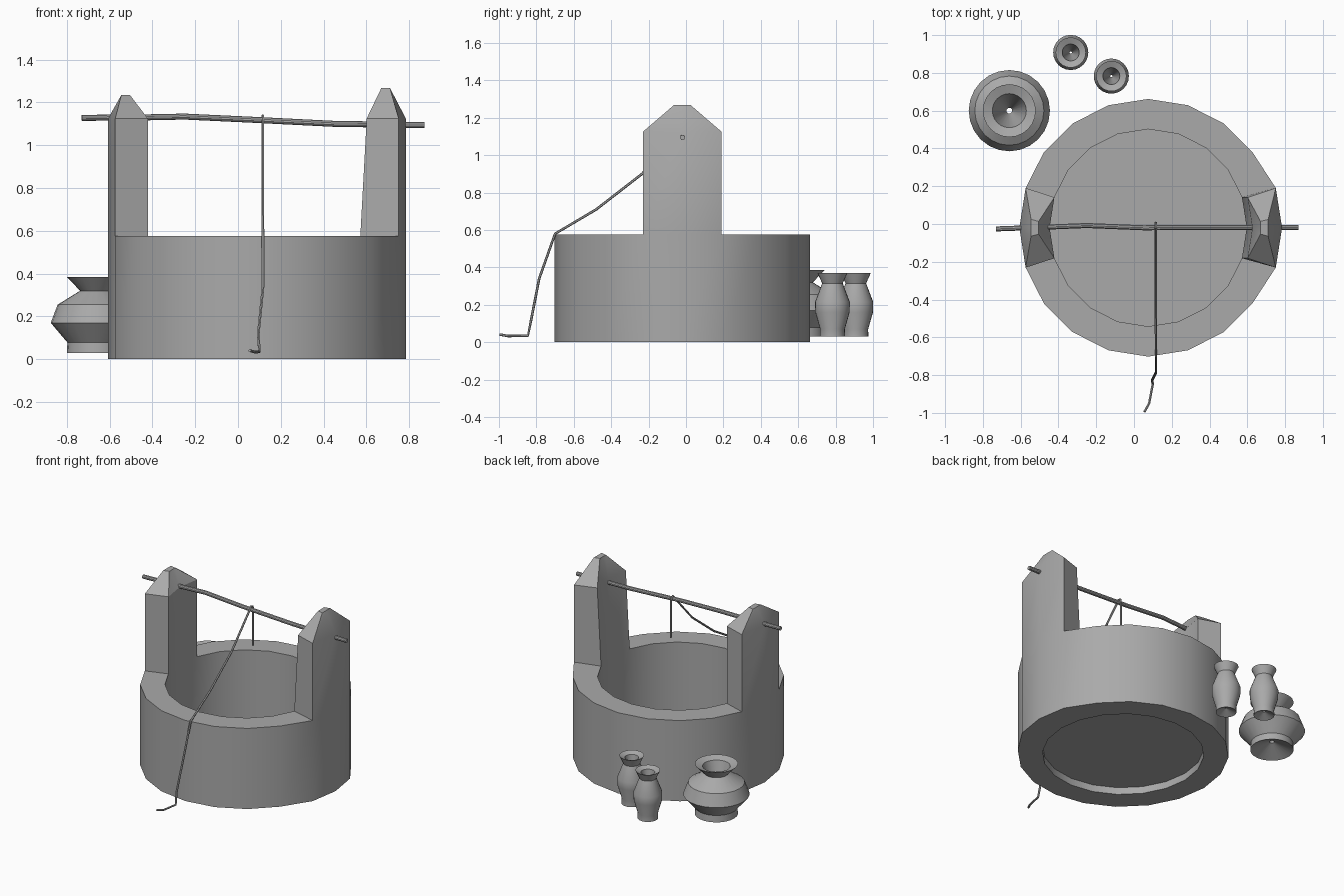
import bpy, bmesh, math
from mathutils import Vector

cube = bpy.data.objects.get("Cube")
if cube:
    bpy.data.objects.remove(cube, do_unlink=True)

stone = bpy.data.materials.new("plain_grey")
stone.use_nodes = True
GREY = (0.4, 0.4, 0.4, 1)
stone.diffuse_color = GREY
stone.node_tree.nodes["Principled BSDF"].inputs["Base Color"].default_value = GREY


def finish(name, bm):
    """Turn a bmesh into a smooth-by-angle grey object."""
    bmesh.ops.recalc_face_normals(bm, faces=bm.faces)
    mesh = bpy.data.meshes.new(name)
    bm.to_mesh(mesh)
    bm.free()
    mesh.materials.append(stone)
    obj = bpy.data.objects.new(name, mesh)
    bpy.context.collection.objects.link(obj)
    bpy.ops.object.select_all(action='DESELECT')
    obj.select_set(True)
    bpy.context.view_layer.objects.active = obj
    bpy.ops.object.shade_smooth_by_angle(angle=math.radians(28))
    return obj


# Well wall: a 20-sided ring whose side segments rise into two posts
SIDES, CX, CY, RIM = 20, 0.075, -0.02, 0.575
R_OUT, R_IN = 0.682, 0.522


def ring(bm, radius, z, bulge=0.0):
    verts = []
    for i in range(SIDES):
        a = math.tau * i / SIDES
        x = CX + radius * math.cos(a) + (bulge if math.cos(a) > 0.9 else 0)
        verts.append(bm.verts.new((x, CY + radius * math.sin(a), z)))
    return verts


def post(bm, mid, outer, inner, lean, tip_x, tip_z):
    """Raise three outer and three inner rim points to a tapered tip."""
    ids = [(mid + k) % SIDES for k in (-1, 0, 1)]
    base = [outer[i] for i in ids] + [inner[i] for i in reversed(ids)]
    shoulder = [bm.verts.new((v.co.x + (lean if k > 2 else 0), v.co.y, 1.125))
                for k, v in enumerate(base)]
    side = 1 if tip_x > 0 else -1
    tip = []
    for k, v in enumerate(base):
        dx = side * (0.02 if k < 3 else -0.02)
        tip.append(bm.verts.new((tip_x + dx, CY + (v.co.y - CY) * 0.21, tip_z)))
    for low, high in ((base, shoulder), (shoulder, tip)):
        for k in range(6):
            n = (k + 1) % 6
            bm.faces.new((low[k], low[n], high[n], high[k]))
    bm.faces.new(tip)


bm = bmesh.new()
out_low, out_top = ring(bm, R_OUT, 0, 0.027), ring(bm, R_OUT, RIM, 0.027)
in_low, in_top = ring(bm, R_IN, 0), ring(bm, R_IN, RIM)
POST_SEGMENTS = (0, SIDES - 1, SIDES // 2, SIDES // 2 - 1)
for i in range(SIDES):
    n = (i + 1) % SIDES
    bm.faces.new((out_low[i], out_low[n], out_top[n], out_top[i]))
    bm.faces.new((in_low[n], in_low[i], in_top[i], in_top[n]))
    bm.faces.new((out_low[n], out_low[i], in_low[i], in_low[n]))
    if i not in POST_SEGMENTS:
        bm.faces.new((out_top[i], out_top[n], in_top[n], in_top[i]))
post(bm, 0, out_top, in_top, 0.03, 0.69, 1.268)
post(bm, SIDES // 2, out_top, in_top, 0.0, -0.525, 1.235)
finish("well_wall_and_posts", bm)

# Well floor
bm = bmesh.new()
bm.faces.new(ring(bm, R_IN, 0.05))
finish("well_floor", bm)


# Pots: lathed profiles with a funnel inside and a hollow foot
def pot(name, x, y, profile, sides=24):
    bm = bmesh.new()
    rings = []
    for r, z in profile:
        rings.append([bm.verts.new((x + r * math.cos(math.tau * i / sides),
                                    y + r * math.sin(math.tau * i / sides), z))
                      for i in range(sides)])
    for low, high in zip(rings, rings[1:] + rings[:1]):
        for i in range(sides):
            n = (i + 1) % sides
            bm.faces.new((low[i], low[n], high[n], high[i]))
    finish(name, bm)


big = [(0.14, 0.03), (0.137, 0.078), (0.215, 0.17), (0.183, 0.255), (0.078, 0.32),
       (0.14, 0.385), (0.09, 0.368), (0.015, 0.09)]
small = [(0.067, 0.03), (0.066, 0.07), (0.092, 0.16), (0.093, 0.215), (0.055, 0.315),
         (0.08, 0.37), (0.045, 0.355), (0.006, 0.06)]
pot("large_pot", -0.66, 0.60, big)
pot("small_pot_back", -0.335, 0.908, small)
pot("small_pot_front", -0.12, 0.783, small)


# Crossbar and rope: round sections swept along paths
def tube(name, points, radius, sides):
    bm = bmesh.new()
    pts = [Vector(p) for p in points]
    rings = []
    for k, p in enumerate(pts):
        d = (pts[min(k + 1, len(pts) - 1)] - pts[max(k - 1, 0)]).normalized()
        ref = Vector((0, 1, 0)) if abs(d.x) > 0.9 else Vector((1, 0, 0))
        u = d.cross(ref).normalized()
        w = d.cross(u)
        rings.append([bm.verts.new(p + radius * (u * math.cos(math.tau * i / sides)
                                                 + w * math.sin(math.tau * i / sides)))
                      for i in range(sides)])
    for a, b in zip(rings, rings[1:]):
        for i in range(sides):
            n = (i + 1) % sides
            bm.faces.new((a[i], a[n], b[n], b[i]))
    bm.faces.new(rings[0])
    bm.faces.new(rings[-1])
    finish(name, bm)


tube("crossbar", [(-0.73, -0.026, 1.128), (-0.45, -0.016, 1.13), (-0.25, -0.008, 1.134),
                  (0.05, -0.02, 1.12), (0.45, -0.018, 1.1), (0.872, -0.018, 1.094)], 0.014, 10)
tube("rope", [(0.115, 0.006, 0.85), (0.115, 0.006, 1.1), (0.115, 0.0, 1.132),
              (0.115, -0.018, 1.138), (0.115, -0.04, 1.11), (0.115, -0.235, 0.9),
              (0.115, -0.48, 0.71), (0.117, -0.7, 0.58), (0.117, -0.785, 0.34),
              (0.095, -0.828, 0.12), (0.1, -0.845, 0.035), (0.08, -0.95, 0.033),
              (0.055, -0.995, 0.041)], 0.007, 6)
